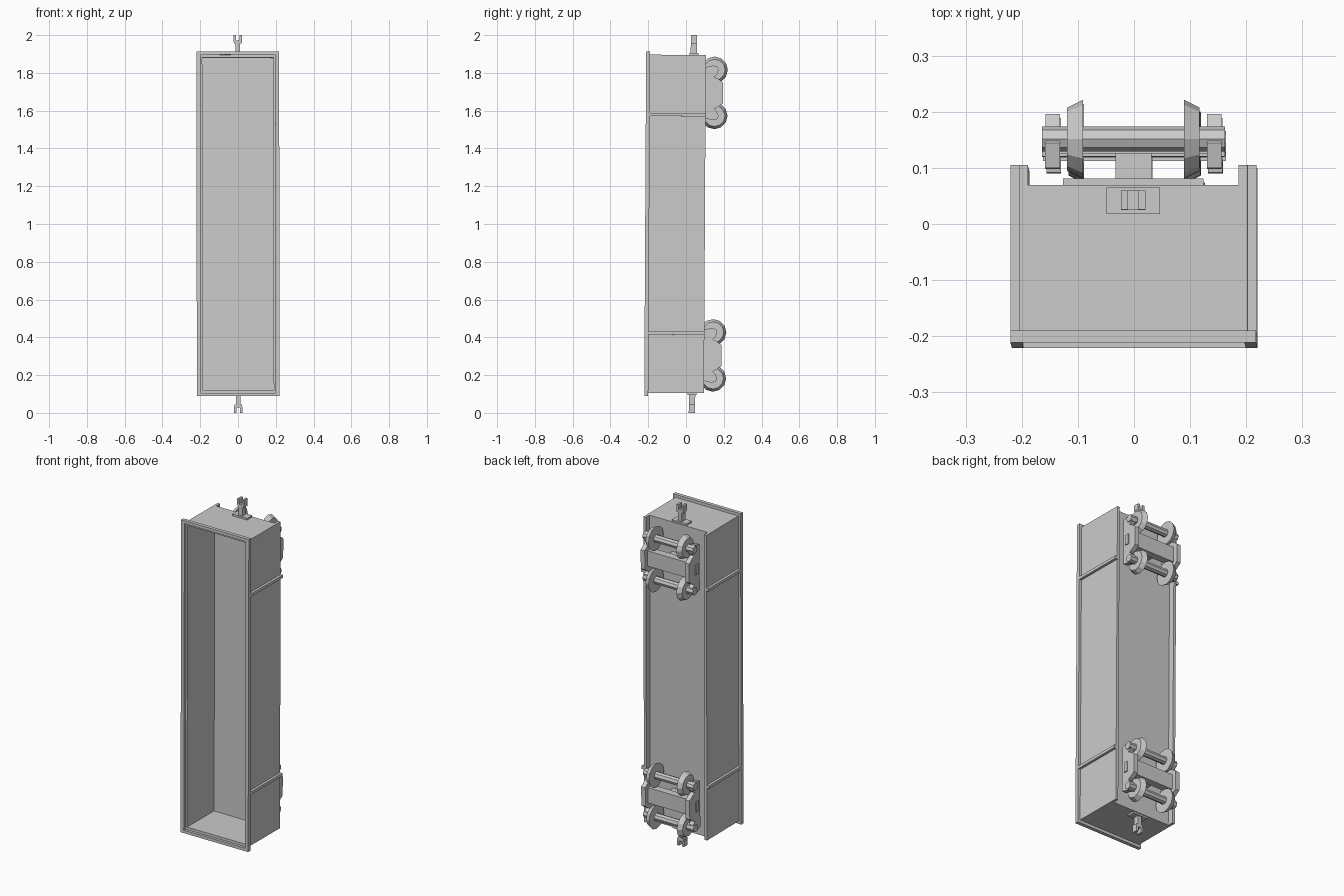
import bpy
import bmesh
import math
from mathutils import Matrix, Vector

cube = bpy.data.objects.get("Cube")
if cube:
    bpy.data.objects.remove(cube, do_unlink=True)

GREY = (0.6, 0.6, 0.6, 1)
paint = bpy.data.materials.new("plain grey")
paint.use_nodes = True
paint.diffuse_color = GREY
paint.node_tree.nodes["Principled BSDF"].inputs["Base Color"].default_value = GREY

# The wagon stands on end with a very slight lean; parts are laid out around its middle
LEAN = (Matrix.Translation((0, 0, 1)) @ Matrix.Rotation(-0.0055, 4, 'X')
        @ Matrix.Rotation(-0.0015, 4, 'Y'))


def finish(name, bm):
    bmesh.ops.recalc_face_normals(bm, faces=bm.faces)
    mesh = bpy.data.meshes.new(name)
    bm.to_mesh(mesh)
    bm.free()
    mesh.transform(LEAN)
    mesh.materials.append(paint)
    obj = bpy.data.objects.new(name, mesh)
    bpy.context.collection.objects.link(obj)
    return obj


def box(name, x, y, z):
    """Box from (low, high) ranges."""
    bm = bmesh.new()
    bmesh.ops.create_cube(bm, size=1)
    for v in bm.verts:
        v.co = Vector([(r[0] + r[1]) / 2 + c * (r[1] - r[0])
                       for r, c in zip((x, y, z), v.co)])
    return finish(name, bm)


def span(side, near, far):
    return tuple(sorted((side * near, side * far)))


def rod(name, x0, x1, r0, r1, y, z, sides):
    """Rod or cone along x, from x0 with radius r0 to x1 with radius r1."""
    bm = bmesh.new()
    place = Matrix.Translation(((x0 + x1) / 2, y, z)) @ Matrix.Rotation(math.pi / 2, 4, 'Y')
    bmesh.ops.create_cone(bm, cap_ends=True, segments=sides, radius1=r0, radius2=r1,
                          depth=x1 - x0, matrix=place)
    return finish(name, bm)


def plate(name, profile, x0, x1):
    """Extrude a (y, z) profile along x."""
    bm = bmesh.new()
    face = bm.faces.new([bm.verts.new((x0, y, z)) for y, z in profile])
    new = bmesh.ops.extrude_face_region(bm, geom=[face])["geom"]
    bmesh.ops.translate(bm, vec=(x1 - x0, 0, 0),
                        verts=[g for g in new if isinstance(g, bmesh.types.BMVert)])
    return finish(name, bm)


# Open body
box("floor", (-0.2, 0.2), (0.05, 0.065), (-0.895, 0.895))
for s, label in ((1, "left"), (-1, "right")):
    box(label + "_wall", span(s, 0.188, 0.204), (-0.2, 0.1), (-0.895, 0.895))
    box(label + "_rim", span(s, 0.198, 0.219), (-0.216, -0.195), (-0.912, 0.912))
    for e, end in ((1, "upper"), (-1, "lower")):
        box(f"{label}_{end}_rib", span(s, 0.2, 0.219), (-0.2, 0.102), span(e, 0.57, 0.587))

# Side frame outline: one half, mirrored about the truck middle
half = [(0.095, 0.135), (0.14, 0.145), (0.162, 0.125), (0.162, 0.1),
        (0.145, 0.085), (0.165, 0.075), (0.192, 0.055)]
AXLE_Y = 0.147

for e, end in ((1, "upper"), (-1, "lower")):
    # End wall and rim
    box(end + "_end_wall", (-0.2, 0.2), (-0.2, 0.065), span(e, 0.88, 0.895))
    box(end + "_rim", (-0.2, 0.2), (-0.216, -0.195), span(e, 0.895, 0.912))

    # Coupler
    box(end + "_coupler_plate", (-0.048, 0.048), (0.013, 0.06), span(e, 0.89, 0.905))
    box(end + "_coupler_shaft", (-0.012, 0.012), (0.02, 0.054), span(e, 0.9, 0.965))
    box(end + "_coupler_head", (-0.02, 0.02), (0.02, 0.054), span(e, 0.955, 0.972))
    for s, label in ((1, "left"), (-1, "right")):
        box(f"{end}_{label}_coupler_prong", span(s, 0.009, 0.022), (0.02, 0.054),
            span(e, 0.965, 1.0))

    # Truck
    mid = e * 0.695
    box(end + "_truck_mount", (-0.125, 0.125), (0.063, 0.077), (mid - 0.08, mid + 0.08))
    box(end + "_truck_pivot", (-0.032, 0.032), (0.075, 0.13), (mid - 0.035, mid + 0.035))
    box(end + "_bolster", (-0.135, 0.135), (0.122, 0.165), (mid - 0.045, mid + 0.045))
    box(end + "_bolster_ends", (-0.163, 0.163), (0.116, 0.14), (mid - 0.03, mid + 0.03))
    outline = [(y, mid + z) for y, z in half] + [(y, mid - z) for y, z in reversed(half)]
    for s, label in ((1, "left"), (-1, "right")):
        plate(f"{end}_{label}_side_frame", outline, s * 0.131, s * 0.157)
    for k in (1, -1):
        z = mid + k * 0.122
        rod(end + "_axle", -0.163, 0.163, 0.022, 0.022, AXLE_Y, z, 8)
        rod(end + "_left_wheel", 0.09, 0.118, 0.07, 0.056, AXLE_Y, z, 12)
        rod(end + "_right_wheel", -0.118, -0.09, 0.056, 0.07, AXLE_Y, z, 12)
